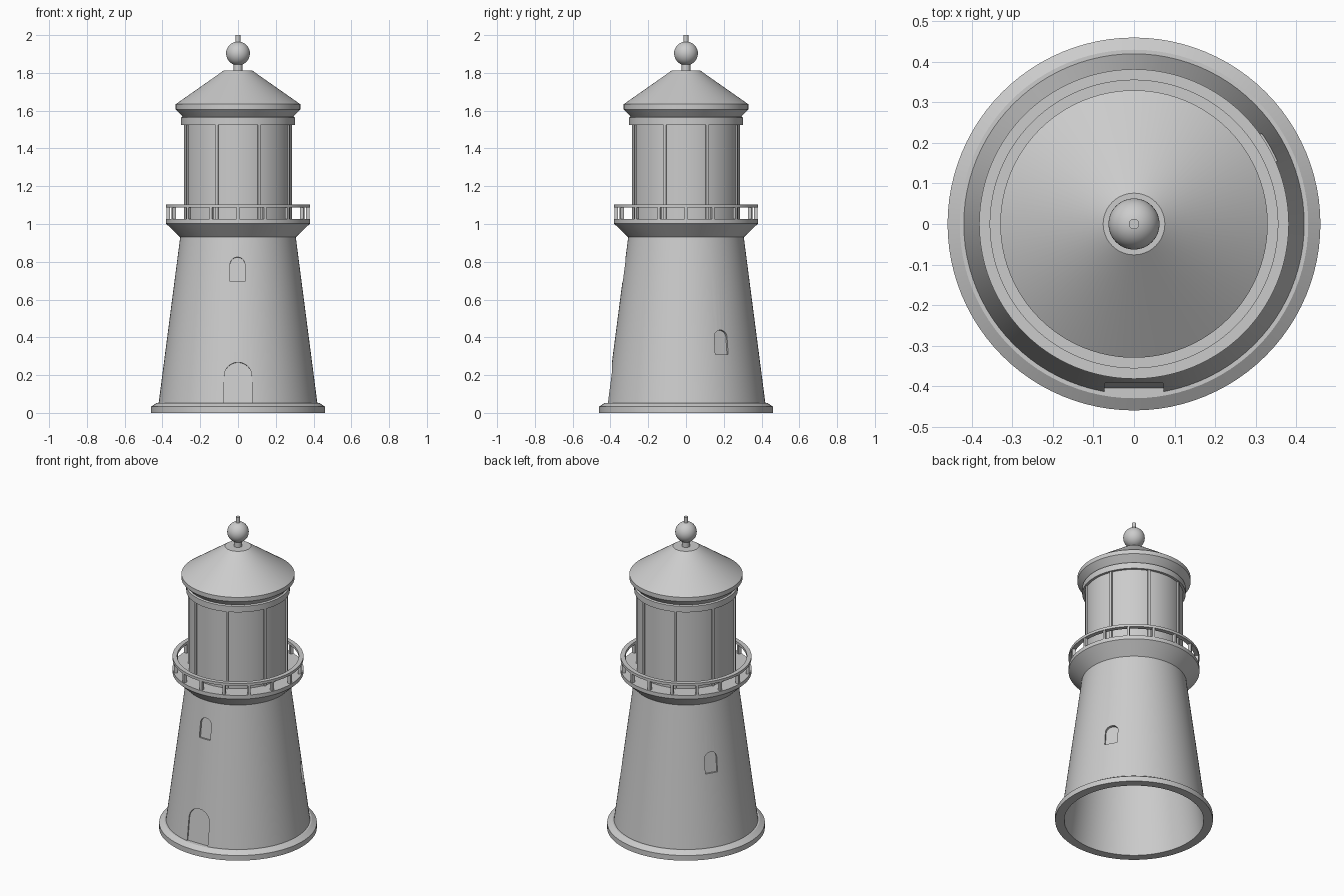
import bpy, bmesh, math
from mathutils import Matrix, Vector

cube = bpy.data.objects.get("Cube")
if cube:
    bpy.data.objects.remove(cube, do_unlink=True)

SEGMENTS = 96

stone = bpy.data.materials.new("plain_grey")
stone.use_nodes = True
GREY = (0.6, 0.6, 0.6, 1)
stone.diffuse_color = GREY
bsdf = next(n for n in stone.node_tree.nodes if n.type == "BSDF_PRINCIPLED")
bsdf.inputs["Base Color"].default_value = GREY
bsdf.inputs["Roughness"].default_value = 0.7


def finish(name, bm):
    """Turn a bmesh into a named grey object."""
    bmesh.ops.recalc_face_normals(bm, faces=bm.faces)
    mesh = bpy.data.meshes.new(name)
    bm.to_mesh(mesh)
    bm.free()
    obj = bpy.data.objects.new(name, mesh)
    bpy.context.collection.objects.link(obj)
    mesh.materials.append(stone)
    return obj


def smooth(obj):
    bpy.ops.object.select_all(action="DESELECT")
    obj.select_set(True)
    bpy.context.view_layer.objects.active = obj
    bpy.ops.object.shade_smooth_by_angle(angle=math.radians(25))


def lathe(name, profile, closed=False, segments=SEGMENTS):
    """Spin (radius, z) points; a closed profile makes a hollow ring."""
    bm = bmesh.new()
    rings = []
    for r, z in profile:
        rings.append([bm.verts.new((r * math.cos(a), r * math.sin(a), z))
                      for a in (math.tau * i / segments for i in range(segments))])
    pairs = list(zip(rings, rings[1:]))
    if closed:
        pairs.append((rings[-1], rings[0]))
    else:
        bm.faces.new(rings[0])
        bm.faces.new(rings[-1])
    for low, high in pairs:
        for i in range(segments):
            j = (i + 1) % segments
            bm.faces.new((low[i], low[j], high[j], high[i]))
    obj = finish(name, bm)
    smooth(obj)
    return obj


def upright_ring(name, count, start, radius, size, z):
    """Evenly spaced box posts facing outwards, in one object."""
    bm = bmesh.new()
    for i in range(count):
        turn = Matrix.Rotation(start + math.tau * i / count, 4, "Z")
        place = Matrix.Translation((radius, 0, z))
        bmesh.ops.create_cube(bm, size=1, matrix=turn @ place @ Matrix.Diagonal((*size, 1)))
    return finish(name, bm)


# Tower wall: tapered and hollow
FOOT_R, FOOT_Z, NECK_R, NECK_Z = 0.42, 0.053, 0.306, 0.93
LEAN = math.atan2(FOOT_R - NECK_R, NECK_Z - FOOT_Z)
tower = lathe("tower_wall", [(0.3995, FOOT_Z), (FOOT_R, FOOT_Z),
                             (NECK_R, NECK_Z), (0.284, NECK_Z)], closed=True)


def arch_recess(name, angle, half_width, bottom, top, depth=0.015):
    """Cut a round-headed recess that leans with the wall."""
    height = top - bottom
    outline = [(-half_width, 0), (half_width, 0)]
    outline += [(half_width * math.cos(a), height - half_width + half_width * math.sin(a))
                for a in (math.pi * i / 20 for i in range(21))]
    bm = bmesh.new()
    face = bm.faces.new([bm.verts.new((-depth, y, z)) for y, z in outline])
    bmesh.ops.remove_doubles(bm, verts=bm.verts, dist=1e-5)
    face = bm.faces[:][0]
    out = bmesh.ops.extrude_face_region(bm, geom=[face])
    new = [v for v in out["geom"] if isinstance(v, bmesh.types.BMVert)]
    bmesh.ops.translate(bm, verts=new, vec=Vector((depth + 0.06, 0, 0)))
    wall_r = FOOT_R - (bottom - FOOT_Z) * math.tan(LEAN)
    bm.transform(Matrix.Rotation(angle, 4, "Z") @ Matrix.Translation((wall_r, 0, bottom))
                 @ Matrix.Rotation(-LEAN, 4, "Y"))
    cutter = finish(name, bm)
    cutter.hide_render = True
    mod = tower.modifiers.new(name, "BOOLEAN")
    mod.operation, mod.solver, mod.object = "DIFFERENCE", "EXACT", cutter
    bpy.context.view_layer.objects.active = tower
    bpy.ops.object.modifier_apply(modifier=mod.name)
    bpy.data.objects.remove(cutter, do_unlink=True)


# Doorway at the front, then three windows climbing around the tower
arch_recess("doorway_cutter", -math.pi / 2, 0.073, 0.045, 0.27)
for i in range(3):
    low = 0.31 + 0.193 * i
    arch_recess("window_cutter", math.radians(29.5 + 120 * i), 0.039, low, low + 0.13)
smooth(tower)

# Base plinth ring
lathe("base_plinth", [(0.407, 0), (0.46, 0), (0.46, 0.033), (0.43, 0.053),
                      (0.3995, 0.053)], closed=True)

# Gallery deck with flared underside
lathe("gallery_deck", [(NECK_R, NECK_Z), (0.382, 1.003), (0.382, 1.027)])

# Gallery railing
lathe("gallery_rail", [(0.355, 1.087), (0.382, 1.087), (0.382, 1.104),
                       (0.355, 1.104)], closed=True)
upright_ring("railing_posts", 16, 0, 0.369, (0.02, 0.015, 0.064), 1.057)

# Lantern room with glazing bars
lathe("lantern_room", [(0.287, 1.02), (0.287, 1.53)])
upright_ring("glazing_bars", 8, math.pi / 8, 0.286, (0.02, 0.014, 0.505), 1.277)
lathe("lantern_cornice", [(0.302, 1.525), (0.302, 1.563), (0.29, 1.57)])

# Roof with flared eaves
lathe("roof", [(0.29, 1.565), (0.33, 1.607), (0.33, 1.634), (0.076, 1.812)])

# Finial: neck, ball and tip
lathe("finial_neck", [(0.023, 1.805), (0.023, 1.855)], segments=32)
bm = bmesh.new()
bmesh.ops.create_uvsphere(bm, u_segments=48, v_segments=24, radius=0.063,
                          matrix=Matrix.Translation((0, 0, 1.903)))
smooth(finish("finial_ball", bm))
lathe("finial_tip", [(0.013, 1.95), (0.013, 2.0)], segments=24)
